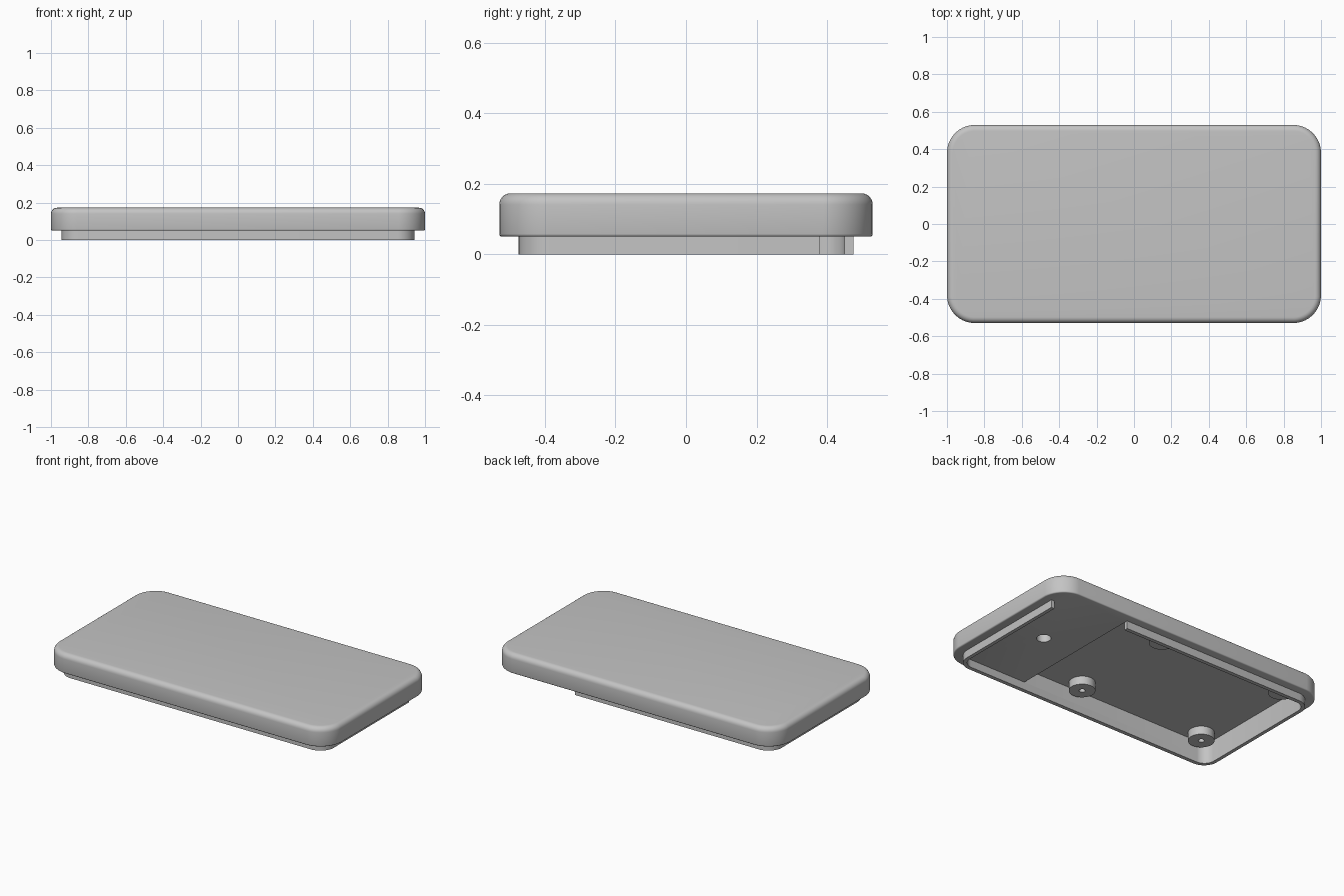
import bpy, bmesh, math
from mathutils import Vector

if "Cube" in bpy.data.objects:
    bpy.data.objects.remove(bpy.data.objects["Cube"], do_unlink=True)

GREY = bpy.data.materials.new("plain grey")
GREY.use_nodes = True
colour = (0.55, 0.55, 0.55, 1)
GREY.diffuse_color = colour
GREY.node_tree.nodes["Principled BSDF"].inputs["Base Color"].default_value = colour

UNDERSIDE, TOP = 0.05, 0.173
STEP_X = 0.45


def outline(hx, hy, r, n=12):
    """Rounded rectangle points; a circle when hx = hy = r."""
    pts = []
    for q, (sx, sy) in enumerate([(1, 1), (-1, 1), (-1, -1), (1, -1)]):
        for i in range(n):
            a = math.pi / 2 * (q + (i + 0.5) / n)
            pts.append((sx * (hx - r) + r * math.cos(a), sy * (hy - r) + r * math.sin(a)))
    return pts


def loft(name, rings, at=(0, 0), closed=False, cut_x=None):
    """Skin a stack of (half x, half y, radius, z) outlines."""
    bm = bmesh.new()
    loops = [[bm.verts.new((x + at[0], y + at[1], z)) for x, y in outline(hx, hy, r)]
             for hx, hy, r, z in rings]
    pairs = list(zip(loops, loops[1:]))
    if closed:
        pairs.append((loops[-1], loops[0]))
    else:
        bm.faces.new(loops[0])
        bm.faces.new(loops[-1])
    for a, b in pairs:
        for i in range(len(a)):
            j = (i + 1) % len(a)
            bm.faces.new((a[i], a[j], b[j], b[i]))
    if cut_x is not None:
        bmesh.ops.bisect_plane(bm, geom=bm.verts[:] + bm.edges[:] + bm.faces[:],
                               plane_co=(cut_x, 0, 0), plane_no=(1, 0, 0), clear_outer=True)
        bmesh.ops.holes_fill(bm, edges=[e for e in bm.edges if e.is_boundary], sides=0)
    bmesh.ops.recalc_face_normals(bm, faces=bm.faces[:])
    mesh = bpy.data.meshes.new(name)
    bm.to_mesh(mesh)
    bm.free()
    mesh.materials.append(GREY)
    ob = bpy.data.objects.new(name, mesh)
    bpy.context.collection.objects.link(ob)
    return ob


def box(name, lo, hi):
    bm = bmesh.new()
    bmesh.ops.create_cube(bm, size=1)
    lo, hi = Vector(lo), Vector(hi)
    for v in bm.verts:
        v.co = (lo + hi) / 2 + v.co * (hi - lo)
    mesh = bpy.data.meshes.new(name)
    bm.to_mesh(mesh)
    bm.free()
    ob = bpy.data.objects.new(name, mesh)
    bpy.context.collection.objects.link(ob)
    return ob


def subtract(ob, cutter):
    """Apply a boolean difference and drop the cutter."""
    mod = ob.modifiers.new("cut", 'BOOLEAN')
    mod.operation, mod.solver, mod.object = 'DIFFERENCE', 'EXACT', cutter
    bpy.context.view_layer.objects.active = ob
    bpy.ops.object.modifier_apply(modifier=mod.name)
    bpy.data.objects.remove(cutter, do_unlink=True)


def smooth(ob):
    bpy.ops.object.select_all(action='DESELECT')
    ob.select_set(True)
    bpy.context.view_layer.objects.active = ob
    bpy.ops.object.shade_smooth_by_angle(angle=math.radians(35))


# Lid shell: small lower fillet, straight sides, rounded upper edge
profile = []
for i in range(4):
    a = math.pi / 2 * i / 3
    profile.append((0.008 * (1 - math.sin(a)), UNDERSIDE + 0.008 * (1 - math.cos(a))))
for i in range(7):
    a = math.pi / 2 * i / 6
    profile.append((0.032 * (1 - math.cos(a)), TOP - 0.032 * (1 - math.sin(a))))
lid = loft("lid_shell", [(1 - d, 0.53 - d, 0.15 - d, z) for d, z in profile])

# Deep pocket over most of the underside, and a blind round hole beside it
FLOOR = 0.14
subtract(lid, loft("pocket_cutter", [(0.92, 0.45, 0.07, z) for z in (-0.1, FLOOR)], cut_x=STEP_X))
subtract(lid, loft("hole_cutter", [(0.042, 0.042, 0.042, z) for z in (-0.1, 0.13)], at=(0.69, 0.01)))
smooth(lid)

# Locating lip below the shell, open at the back left corner
lip = loft("locating_lip", [(0.943, 0.475, 0.095, UNDERSIDE), (0.943, 0.475, 0.095, 0),
                            (0.92, 0.45, 0.07, 0), (0.92, 0.45, 0.07, UNDERSIDE)], closed=True)
subtract(lip, box("lip_gap_cutter", (STEP_X, 0.38, -0.1), (1.1, 0.6, 0.1)))
smooth(lip)

# Four screw bosses with pilot holes on the pocket floor
for x, x_name in ((0.09, "left"), (-0.81, "right")):
    for y, y_name in ((-0.36, "front"), (0.36, "back")):
        rings = [(r, r, r, z) for r, z in ((0.077, FLOOR + 0.003), (0.077, 0.087),
                                          (0.018, 0.087), (0.018, FLOOR + 0.003))]
        smooth(loft(f"{y_name}_{x_name}_boss", rings, at=(x, y), closed=True))
